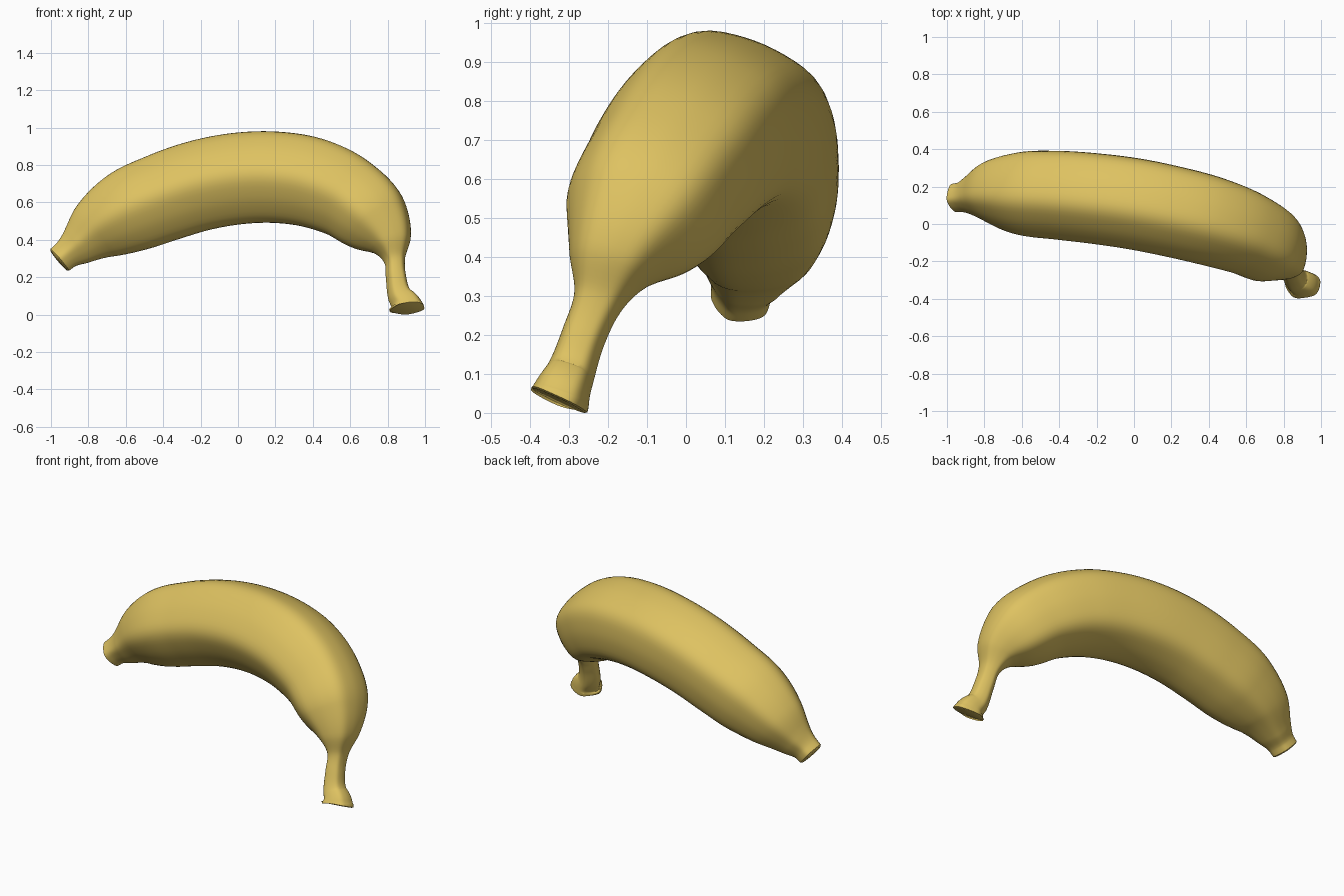
import bpy, bmesh, math
from mathutils import Vector

if "Cube" in bpy.data.objects:
    bpy.data.objects.remove(bpy.data.objects["Cube"])

# Centre line from blossom tip to stem: x, y, z, radius, x stretch
PATH = [
    (-0.952, 0.142, 0.290, 0.076, 1.0),
    (-0.920, 0.145, 0.317, 0.079, 1.0),
    (-0.860, 0.155, 0.362, 0.108, 1.0),
    (-0.750, 0.170, 0.450, 0.172, 1.0),
    (-0.600, 0.168, 0.538, 0.220, 1.0),
    (-0.400, 0.160, 0.620, 0.236, 1.0),
    (-0.200, 0.142, 0.685, 0.241, 1.0),
    (0.000, 0.115, 0.722, 0.243, 1.0),
    (0.200, 0.075, 0.730, 0.242, 1.0),
    (0.400, 0.025, 0.702, 0.238, 1.0),
    (0.600, -0.045, 0.617, 0.222, 1.0),
    (0.745, -0.130, 0.490, 0.190, 1.0),
    (0.815, -0.190, 0.385, 0.118, 1.0),
    (0.838, -0.225, 0.290, 0.066, 0.85),
    (0.846, -0.262, 0.200, 0.057, 0.95),
    (0.868, -0.298, 0.100, 0.063, 1.05),
    (0.898, -0.318, 0.055, 0.073, 1.15),
    (0.904, -0.326, 0.034, 0.078, 1.2),
]
SIDES, STEPS, RIDGE = 60, 8, math.radians(103)


def sub(a, b, k):
    return [(p - q) / k for p, q in zip(a, b)]


def smooth_path(pts):
    """Hermite interpolation spaced by chord length."""
    t = [0.0]
    for a, b in zip(pts, pts[1:]):
        t.append(t[-1] + math.dist(a[:3], b[:3]))
    n = len(pts)
    slopes = []
    for i in range(n):
        if 0 < i < n - 1:
            h0, h1 = t[i] - t[i - 1], t[i + 1] - t[i]
            d0, d1 = sub(pts[i], pts[i - 1], h0), sub(pts[i + 1], pts[i], h1)
            slopes.append([(p * h1 + q * h0) / (h0 + h1) for p, q in zip(d0, d1)])
        else:
            j = 0 if i == 0 else n - 2
            slopes.append(sub(pts[j + 1], pts[j], t[j + 1] - t[j]))
    out = []
    for i in range(n - 1):
        h = t[i + 1] - t[i]
        for s in range(STEPS):
            u = s / STEPS
            a, b = 2*u**3 - 3*u**2 + 1, -2*u**3 + 3*u**2
            c, d = (u**3 - 2*u**2 + u) * h, (u**3 - u**2) * h
            out.append([a*p + b*q + c*m + d*k for p, q, m, k in
                        zip(pts[i], pts[i + 1], slopes[i], slopes[i + 1])])
    return out + [list(pts[-1])]


samples = smooth_path(PATH)
centres = [Vector(s[:3]) for s in samples]
last = len(samples) - 1
tangents = [(centres[min(i + 1, last)] - centres[max(i - 1, 0)]).normalized()
            for i in range(last + 1)]
tangents[-1] = Vector((0.08, -0.42, -0.9)).normalized()

# Carry the up direction along the curve, starting mid body
ups = [None] * (last + 1)
mid = 7 * STEPS
for order in (range(mid, last + 1), range(mid, -1, -1)):
    up = Vector((0, 0, 1))
    for i in order:
        up = (up - tangents[i] * up.dot(tangents[i])).normalized()
        ups[i] = up

bm = bmesh.new()


def ring(i, scale=1.0, push=0.0):
    r, stretch = samples[i][3], samples[i][4]
    side = ups[i].cross(tangents[i])
    verts = []
    for k in range(SIDES):
        a = 2 * math.pi * k / SIDES
        w = 5 * (a - RIDGE)
        rad = r * scale * (1 + 0.032 * math.cos(w) + 0.005 * math.cos(2 * w))
        off = (side * math.cos(a) + ups[i] * math.sin(a)) * rad
        off.x *= stretch
        verts.append(bm.verts.new(centres[i] + off + tangents[i] * push))
    return verts


# Five-ridged skin with slightly softened ends
rings = [ring(0, 0.5, -0.010), ring(0, 0.88, -0.007)]
rings += [ring(i) for i in range(last + 1)]
rings += [ring(last, 0.92, 0.004)]
for a, b in zip(rings, rings[1:]):
    for k in range(SIDES):
        m = (k + 1) % SIDES
        bm.faces.new((a[k], a[m], b[m], b[k]))
bm.faces.new(rings[0][::-1])
bm.faces.new(rings[-1])
bmesh.ops.recalc_face_normals(bm, faces=bm.faces)

# Settle on the ground plane
low = min(v.co.z for v in bm.verts)
bmesh.ops.translate(bm, verts=bm.verts, vec=(0, 0, -low))

mesh = bpy.data.meshes.new("banana")
bm.to_mesh(mesh)
bm.free()
banana = bpy.data.objects.new("banana", mesh)
bpy.context.collection.objects.link(banana)

peel = bpy.data.materials.new("yellow_peel")
peel.diffuse_color = (0.73, 0.54, 0.12, 1)
peel.use_nodes = True
peel.node_tree.nodes["Principled BSDF"].inputs["Base Color"].default_value = peel.diffuse_color
mesh.materials.append(peel)

bpy.context.view_layer.objects.active = banana
banana.select_set(True)
bpy.ops.object.shade_smooth_by_angle(angle=math.radians(40))
